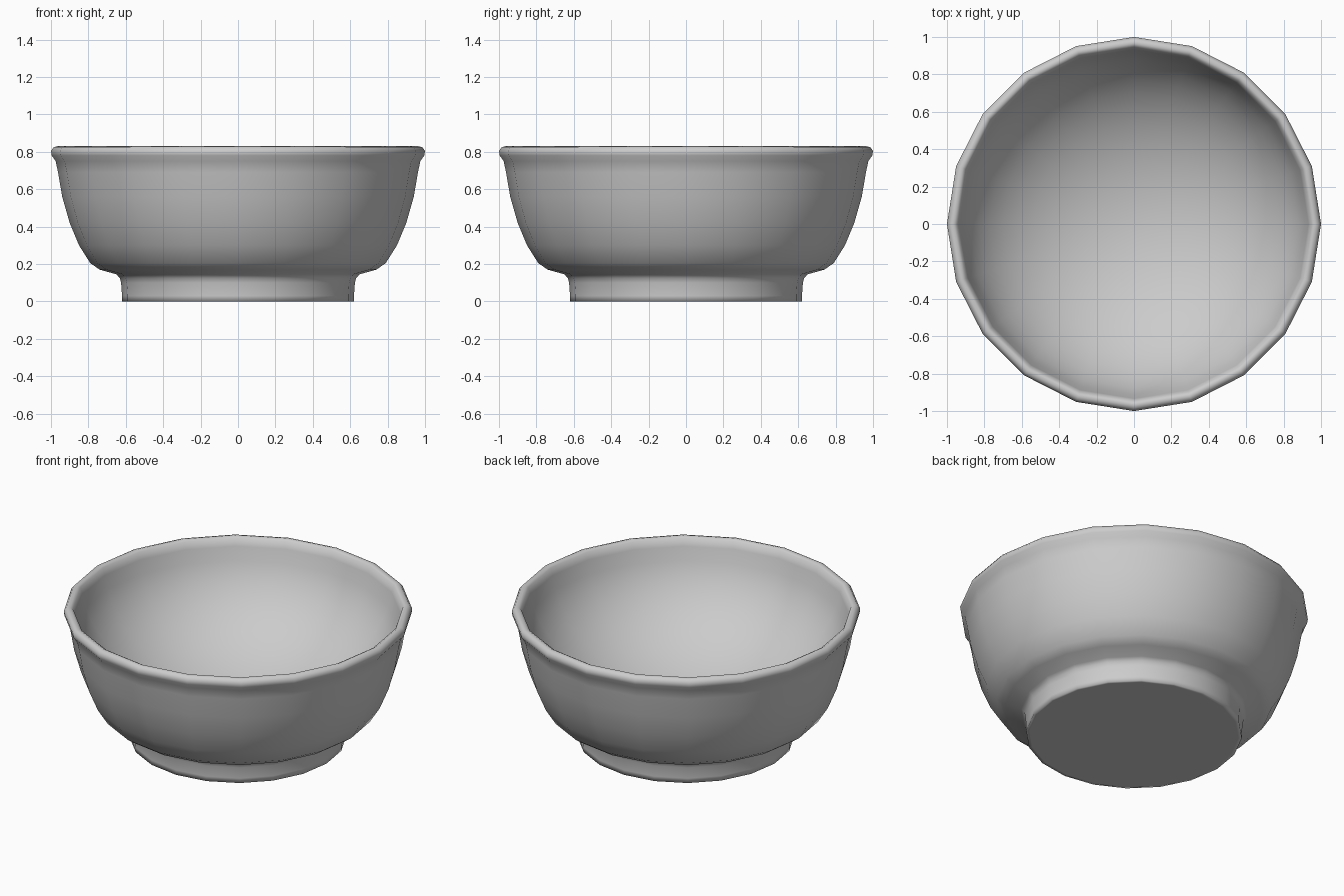
import bpy, bmesh, math

SIDES = 20

cube = bpy.data.objects.get("Cube")
if cube:
    bpy.data.objects.remove(cube, do_unlink=True)

# Single clay grey
grey = bpy.data.materials.new("clay_grey")
grey.use_nodes = True
colour = (0.6, 0.6, 0.6, 1)
grey.diffuse_color = colour
grey.node_tree.nodes["Principled BSDF"].inputs["Base Color"].default_value = colour

# Profile (radius, height): underside, foot, outer wall, rolled rim
outside = [(0.6, 0), (0.62, 0), (0.62, 0.03), (0.625, 0.1), (0.632, 0.125), (0.65, 0.145),
           (0.74, 0.17), (0.79, 0.205), (0.85, 0.3), (0.9, 0.42), (0.94, 0.56),
           (0.962, 0.69), (0.975, 0.75), (0.996, 0.78), (1, 0.805), (0.985, 0.825),
           (0.965, 0.83), (0.947, 0.82)]


def hollow(steps=12, radius=0.94, centre=0.86, depth=0.69):
    """Rounded inner wall running down to the middle of the floor."""
    start = math.radians(7)
    points = []
    for i in range(steps):
        a = start + (math.pi / 2 - start) * i / steps
        points.append((radius * math.cos(a), centre - depth * math.sin(a)))
    return points, centre - depth


def lathe(name, profile, floor):
    """Revolve a profile around z, with a flat base and a fan to the floor centre."""
    bm = bmesh.new()
    rings = []
    for r, z in profile:
        ring = []
        for i in range(SIDES):
            a = 2 * math.pi * i / SIDES
            ring.append(bm.verts.new((r * math.cos(a), r * math.sin(a), z)))
        rings.append(ring)
    centre = bm.verts.new((0, 0, floor))
    for i in range(SIDES):
        j = (i + 1) % SIDES
        for low, high in zip(rings, rings[1:]):
            bm.faces.new((low[i], low[j], high[j], high[i]))
        bm.faces.new((rings[-1][i], rings[-1][j], centre))
    bm.faces.new(rings[0][::-1])
    for face in bm.faces:
        face.smooth = True
    mesh = bpy.data.meshes.new(name)
    bm.to_mesh(mesh)
    bm.free()
    mesh.materials.append(grey)
    obj = bpy.data.objects.new(name, mesh)
    bpy.context.collection.objects.link(obj)


inside, floor = hollow()
lathe("bowl", outside + inside, floor)
